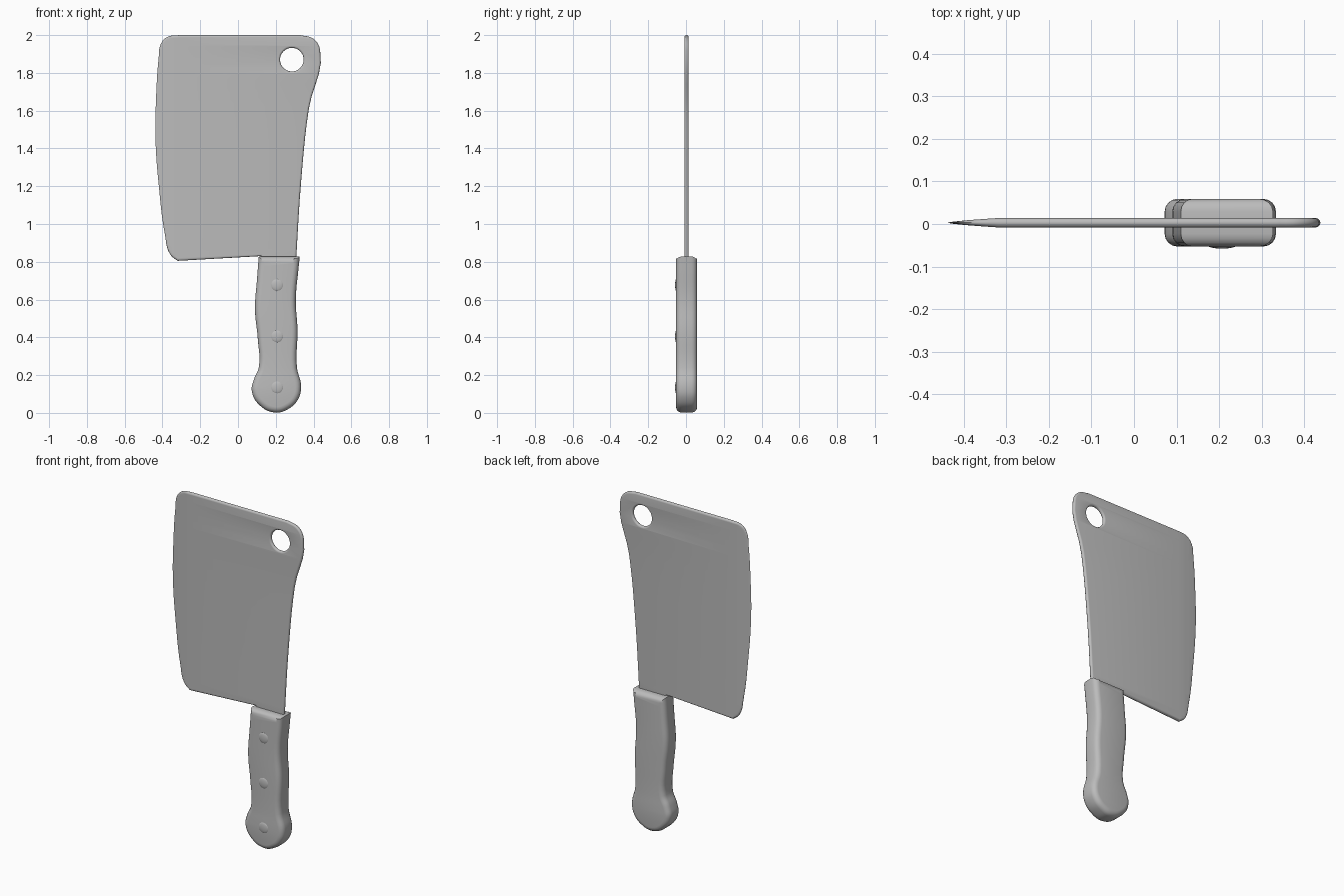
import bpy, bmesh
from math import radians, sin, cos, pi
from mathutils import Matrix

cube = bpy.data.objects.get("Cube")
if cube:
    bpy.data.objects.remove(cube, do_unlink=True)

grey = bpy.data.materials.new("steel grey")
grey.use_nodes = True
grey.diffuse_color = (0.5, 0.5, 0.5, 1)
grey.node_tree.nodes["Principled BSDF"].inputs["Base Color"].default_value = (0.5, 0.5, 0.5, 1)

MID = 0.003  # depth of the centre plane


def finish(name, bm, angle=35):
    mesh = bpy.data.meshes.new(name)
    bmesh.ops.recalc_face_normals(bm, faces=bm.faces)
    bm.to_mesh(mesh)
    bm.free()
    mesh.materials.append(grey)
    ob = bpy.data.objects.new(name, mesh)
    bpy.context.collection.objects.link(ob)
    bpy.ops.object.select_all(action='DESELECT')
    ob.select_set(True)
    bpy.context.view_layer.objects.active = ob
    bpy.ops.object.shade_smooth_by_angle(angle=radians(angle))
    return ob


def plate(outlines, half, bevel):
    """Filled, round-edged plate in the XZ plane; each outline is (points, corner indices)."""
    curve = bpy.data.curves.new("outline", 'CURVE')
    curve.dimensions, curve.fill_mode = '2D', 'BOTH'
    curve.extrude, curve.bevel_depth, curve.offset = half - bevel, bevel, -bevel
    curve.bevel_resolution, curve.resolution_u = 3, 5
    for points, corners in outlines:
        spline = curve.splines.new('BEZIER')
        spline.bezier_points.add(len(points) - 1)
        spline.use_cyclic_u = True
        for i, (bp, (x, z)) in enumerate(zip(spline.bezier_points, points)):
            bp.co = (x, z, 0)
            kind = 'VECTOR' if i in corners else 'AUTO'
            bp.handle_left_type = bp.handle_right_type = kind
    temp = bpy.data.objects.new("outline", curve)
    bpy.context.collection.objects.link(temp)
    bpy.context.view_layer.update()
    mesh = bpy.data.meshes.new_from_object(temp.evaluated_get(bpy.context.evaluated_depsgraph_get()))
    bm = bmesh.new()
    bm.from_mesh(mesh)
    bpy.data.objects.remove(temp, do_unlink=True)
    bpy.data.curves.remove(curve)
    bpy.data.meshes.remove(mesh)
    bmesh.ops.remove_doubles(bm, verts=bm.verts, dist=0.0002)
    bmesh.ops.transform(bm, matrix=Matrix.Rotation(pi / 2, 4, 'X'), verts=bm.verts)
    return bm


# Blade with a round hanging hole
blade_outline = [(-.31, 2), (.33, 2), (.4, 1.98), (.435, 1.92), (.375, 1.61), (.335, 1.235),
                 (.306, .78), (.12, .78), (.12, .83), (-.32, .805), (-.36, .84), (-.387, .945),
                 (-.417, 1.18), (-.437, 1.45), (-.434, 1.66), (-.42, 1.88), (-.41, 1.95), (-.375, 1.99)]
hole = [(.285 + .062 * cos(a * pi / 4), 1.87 + .062 * sin(a * pi / 4)) for a in range(8)]
bm = plate([(blade_outline, {0, 1, 6, 7, 8, 9}), (hole, set())], .011, .011)

# Ground cutting edge: thin the blade towards its left side
for x in (-.32, -.35, -.38, -.41):
    bmesh.ops.bisect_plane(bm, geom=bm.verts[:] + bm.edges[:] + bm.faces[:],
                           plane_co=(x, 0, 0), plane_no=(1, 0, 0))
for v in bm.verts:
    t = min(1, max(0.05, (v.co.x + .44) / .12))
    v.co.y = v.co.y * t ** .7 + MID
finish("blade", bm)

# Handle with a bulbous butt
handle_outline = [(.11, .828), (.327, .828), (.32, .76), (.306, .6), (.315, .44), (.312, .24),
                  (.334, .14), (.317, .07), (.265, .02), (.195, .002), (.115, .04), (.073, .115),
                  (.085, .18), (.11, .24), (.105, .39), (.09, .55), (.1, .7)]
bm = plate([(handle_outline, {0, 1})], .056, .03)
bmesh.ops.translate(bm, vec=(0, MID, 0), verts=bm.verts)
finish("handle", bm)

# Domed rivets on the front of the handle
for name, z in (("lower", .135), ("middle", .405), ("upper", .677)):
    bm = bmesh.new()
    bmesh.ops.create_uvsphere(bm, u_segments=20, v_segments=10, radius=1)
    bmesh.ops.transform(bm, verts=bm.verts, matrix=Matrix.Translation((.207, -.05, z))
                        @ Matrix.Rotation(pi / 2, 4, 'X') @ Matrix.Diagonal((.034, .034, .008, 1)))
    finish(name + "_rivet", bm, 60)
